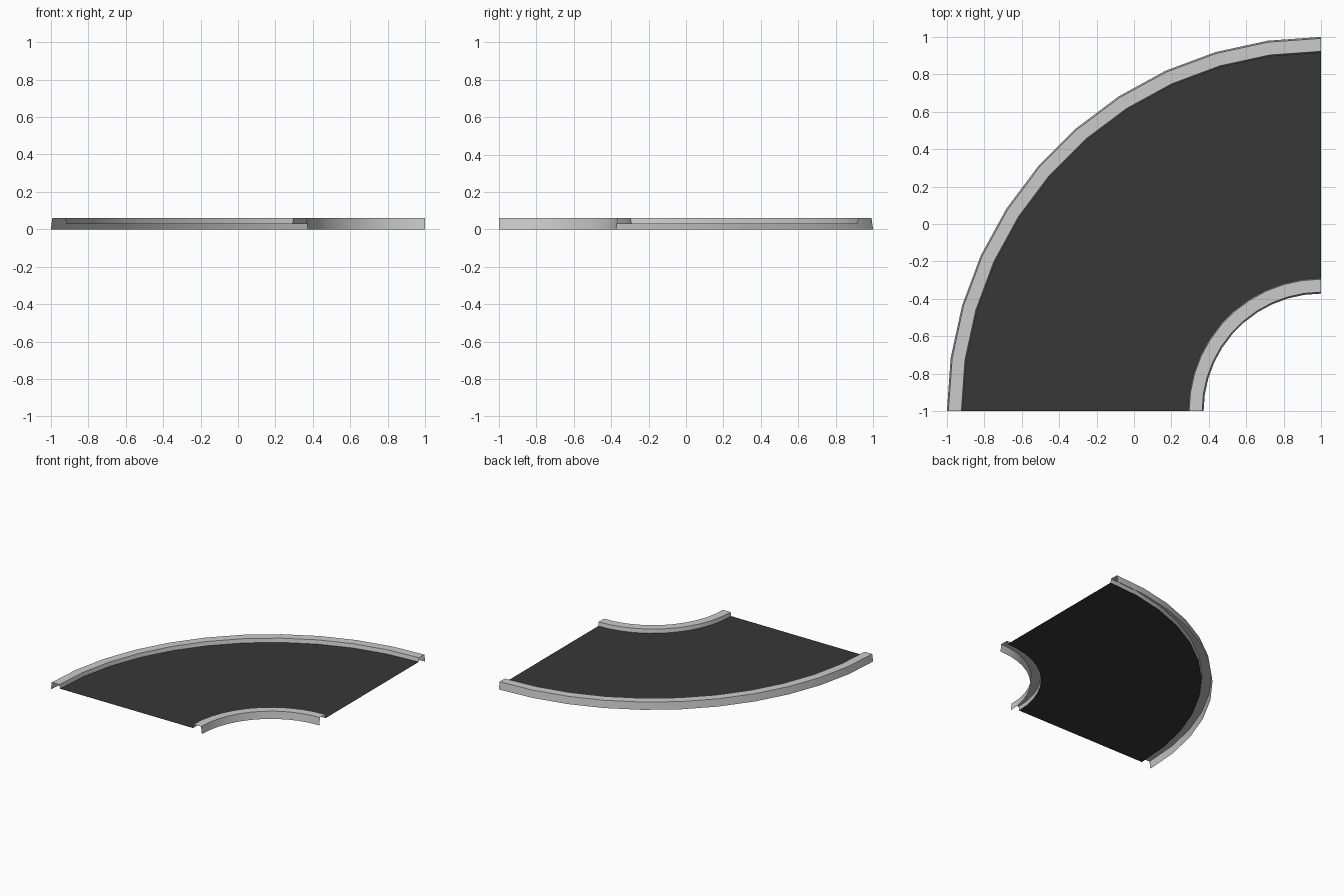
import bpy, bmesh, math

if "Cube" in bpy.data.objects:
    bpy.data.objects.remove(bpy.data.objects["Cube"])

STEPS = 11            # segments in the quarter turn
CENTRE = (1.0, -1.0)  # bend centre in plan


def sweep(name, profile, colour=None):
    """Sweep an open (radius, z) profile through the quarter turn."""
    bm = bmesh.new()
    rows = []
    for i in range(STEPS + 1):
        a = math.pi / 2 * (1 + i / STEPS)
        rows.append([bm.verts.new((CENTRE[0] + r * math.cos(a),
                                   CENTRE[1] + r * math.sin(a), z)) for r, z in profile])
    for p, q in zip(rows, rows[1:]):
        for j in range(len(profile) - 1):
            bm.faces.new((p[j], p[j + 1], q[j + 1], q[j]))
    mesh = bpy.data.meshes.new(name)
    bm.to_mesh(mesh)
    bm.free()
    obj = bpy.data.objects.new(name, mesh)
    bpy.context.collection.objects.link(obj)
    if colour:
        mat = bpy.data.materials.new(name + "_dark")
        mat.diffuse_color = colour
        mat.use_nodes = True
        mat.node_tree.nodes["Principled BSDF"].inputs["Base Color"].default_value = mat.diffuse_color
        mesh.materials.append(mat)
    # smooth along the bend, crisp along the rail edges
    bpy.ops.object.select_all(action='DESELECT')
    obj.select_set(True)
    bpy.context.view_layer.objects.active = obj
    bpy.ops.object.shade_smooth_by_angle(angle=math.radians(30))
    return obj


# Dark belt surface
sweep("belt", [(0.71, 0.028), (1.917, 0.028)], (0.038, 0.038, 0.038, 1))

# Hollow side rails, open underneath and at the ends
sweep("inner_rail", [(0.628, 0), (0.636, 0.06), (0.705, 0.06), (0.71, 0.028)])
sweep("outer_rail", [(1.917, 0.028), (1.923, 0.06), (1.992, 0.06), (2.0, 0)])
